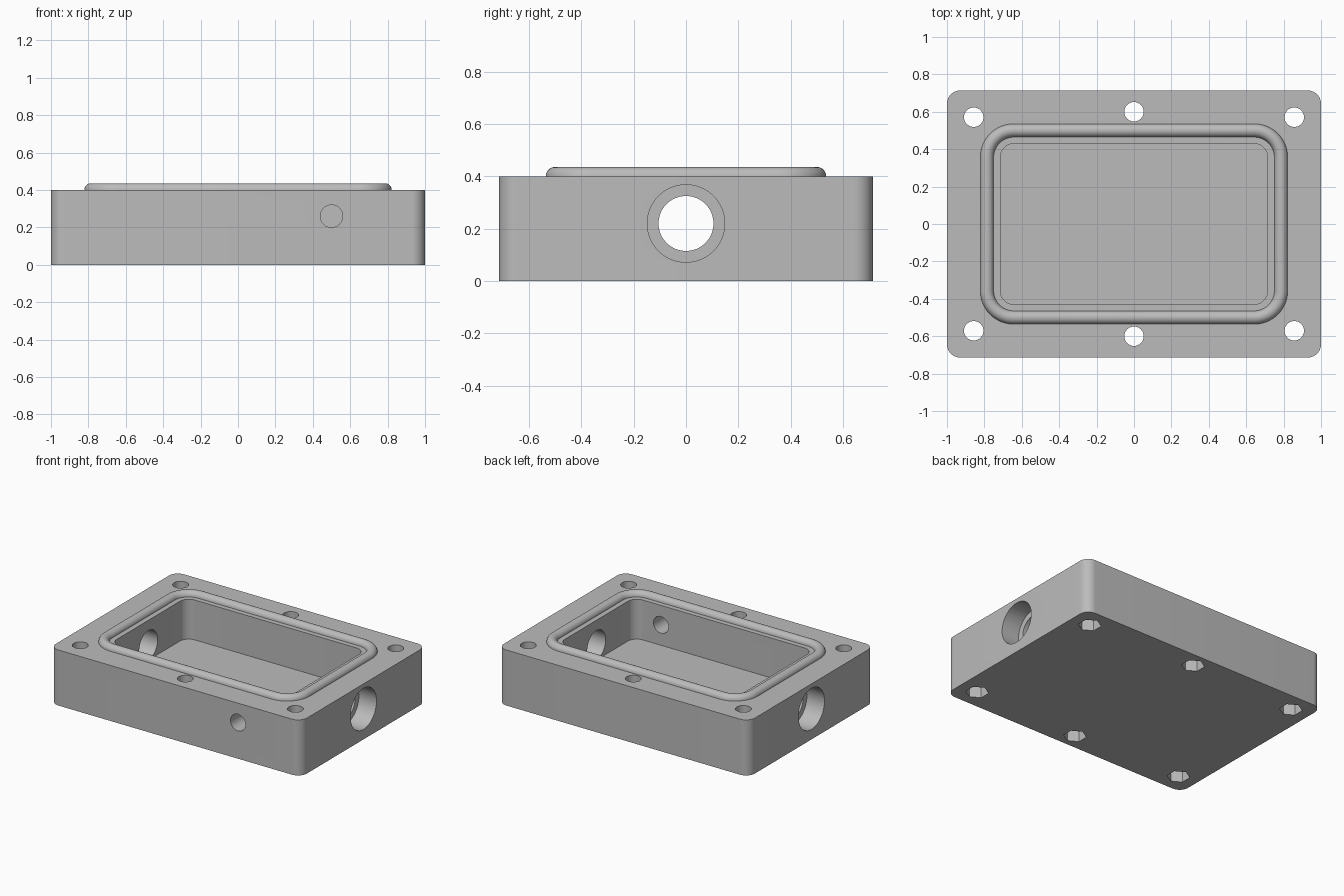
import bpy, bmesh, math
from mathutils import Matrix, Vector

if "Cube" in bpy.data.objects:
    bpy.data.objects.remove(bpy.data.objects["Cube"])

grey = bpy.data.materials.new("light_grey")
grey.diffuse_color = (0.5, 0.5, 0.5, 1)
grey.use_nodes = True
grey.node_tree.nodes["Principled BSDF"].inputs["Base Color"].default_value = grey.diffuse_color


def rounded_rect(hx, hy, r, n=12):
    """Points and outward normals of a rounded rectangle, counter-clockwise."""
    pts = []
    for k, (sx, sy) in enumerate([(1, 1), (-1, 1), (-1, -1), (1, -1)]):
        for i in range(n + 1):
            a = math.pi / 2 * (k + i / n)
            d = Vector((math.cos(a), math.sin(a), 0))
            pts.append((Vector((sx * (hx - r), sy * (hy - r), 0)) + d * r, d))
    return pts


def add_object(name, bm):
    mesh = bpy.data.meshes.new(name)
    bmesh.ops.recalc_face_normals(bm, faces=bm.faces)
    bm.to_mesh(mesh)
    bm.free()
    mesh.materials.append(grey)
    ob = bpy.data.objects.new(name, mesh)
    bpy.context.collection.objects.link(ob)
    return ob


def block(name, hx, hy, r, z0, z1):
    """Upright block with rounded corners."""
    bm = bmesh.new()
    face = bm.faces.new([bm.verts.new((p.x, p.y, z0)) for p, _ in rounded_rect(hx, hy, r)])
    ext = bmesh.ops.extrude_face_region(bm, geom=[face])["geom"]
    verts = [v for v in ext if isinstance(v, bmesh.types.BMVert)]
    bmesh.ops.translate(bm, verts=verts, vec=(0, 0, z1 - z0))
    return add_object(name, bm)


def rod(name, r, length, centre, axis="Z", sides=48):
    """Cylinder or prism along one axis."""
    bm = bmesh.new()
    bmesh.ops.create_cone(bm, cap_ends=True, segments=sides, radius1=r, radius2=r, depth=length)
    turn = {"X": Matrix.Rotation(math.pi / 2, 4, "Y"),
            "Y": Matrix.Rotation(math.pi / 2, 4, "X"),
            "Z": Matrix.Identity(4)}[axis]
    bmesh.ops.transform(bm, matrix=Matrix.Translation(centre) @ turn, verts=bm.verts)
    return add_object(name, bm)


def select(ob):
    bpy.ops.object.select_all(action="DESELECT")
    ob.select_set(True)
    bpy.context.view_layer.objects.active = ob


def cut(body, cutter):
    mod = body.modifiers.new("cut", "BOOLEAN")
    mod.operation, mod.solver, mod.object = "DIFFERENCE", "EXACT", cutter
    select(body)
    bpy.ops.object.modifier_apply(modifier=mod.name)
    bpy.data.objects.remove(cutter)


# Housing block with open cavity
housing = block("housing", 1.0, 0.714, 0.071, 0, 0.4)
cut(housing, block("cavity", 0.714, 0.429, 0.071, 0.113, 0.6))

# Side bore through both end walls, with a wider counterbore outside
cut(housing, rod("side_bore", 0.105, 2.4, (0, 0, 0.22), "X", 64))
for s in (-1, 1):
    cut(housing, rod("counterbore", 0.148, 0.28, (s * 1.0, 0, 0.22), "X", 64))

# Small hole in the front wall
cut(housing, rod("front_hole", 0.06, 0.5, (0.5, -0.6, 0.26), "Y"))

# Bolt holes with hexagonal nut pockets underneath
for x, y in [(-0.857, 0.571), (0, 0.6), (0.857, 0.571)]:
    for s in (-1, 1):
        cut(housing, rod("bolt_hole", 0.052, 1.0, (x, s * y, 0.2)))
        cut(housing, rod("nut_pocket", 0.076, 0.2, (x, s * y, 0), sides=6))

# Half-round sealing bead around the opening
bm = bmesh.new()
rings = []
for p, d in rounded_rect(0.786, 0.5, 0.143, 16):
    ring = []
    for i in range(17):
        a = math.pi * i / 16
        ring.append(bm.verts.new(p + d * 0.0357 * math.cos(a)
                                 + Vector((0, 0, 0.4 + 0.0357 * math.sin(a)))))
    rings.append(ring)
for a, b in zip(rings, rings[1:] + rings[:1]):
    for i in range(16):
        bm.faces.new((a[i], b[i], b[i + 1], a[i + 1]))
bead = add_object("sealing_bead", bm)
# open strip: make sure the normals point up and out
if sum(f.normal.z for f in bead.data.polygons) < 0:
    bead.data.flip_normals()

for ob in (housing, bead):
    select(ob)
    bpy.ops.object.shade_smooth_by_angle(angle=math.radians(30))
